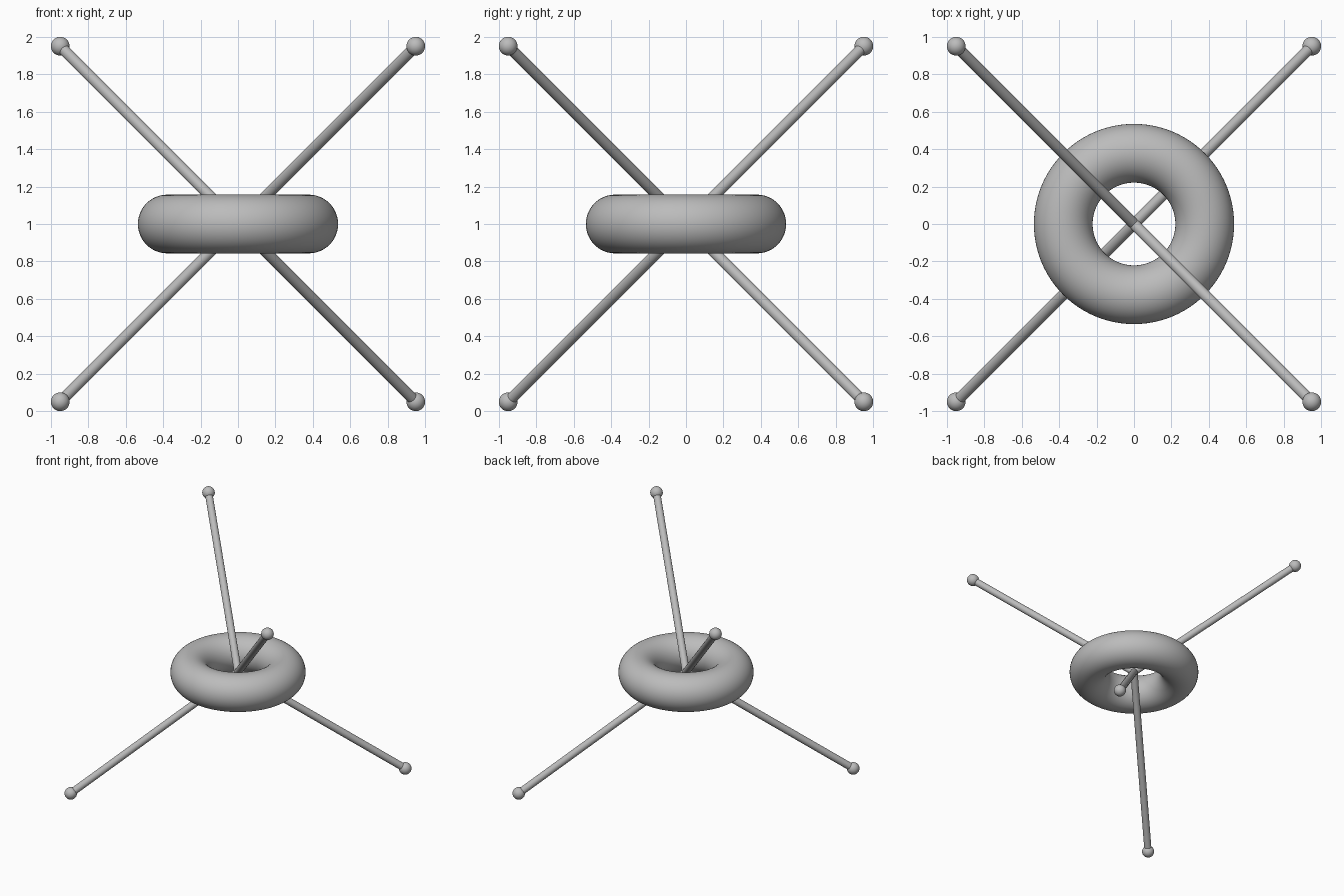
import bpy
import math
from mathutils import Vector

cube = bpy.data.objects.get("Cube")
if cube:
    bpy.data.objects.remove(cube, do_unlink=True)

# Single grey material
grey = bpy.data.materials.new("grey")
grey.use_nodes = True
colour = (0.5, 0.5, 0.5, 1)
grey.diffuse_color = colour
grey.node_tree.nodes["Principled BSDF"].inputs["Base Color"].default_value = colour

CENTRE = Vector((0, 0, 1))
REACH = 0.95
ROD_RADIUS = 0.03
BALL_RADIUS = 0.05


def finish(name):
    obj = bpy.context.object
    obj.name = name
    obj.data.materials.append(grey)
    bpy.ops.object.shade_smooth_by_angle(angle=math.radians(40))


# Central ring
bpy.ops.mesh.primitive_torus_add(major_segments=96, minor_segments=48,
                                 major_radius=0.378, minor_radius=0.157,
                                 location=CENTRE)
finish("ring")

# Four rods spreading to alternate corners, each tipped with a ball
corners = {
    "upper_front_left": (1, -1, 1),
    "upper_back_right": (-1, 1, 1),
    "lower_back_left": (1, 1, -1),
    "lower_front_right": (-1, -1, -1),
}
for name, corner in corners.items():
    arm = Vector(corner) * REACH
    bpy.ops.mesh.primitive_cylinder_add(
        vertices=32, radius=ROD_RADIUS, depth=arm.length,
        location=CENTRE + arm / 2,
        rotation=arm.to_track_quat("Z", "Y").to_euler())
    finish(name + "_rod")
    bpy.ops.mesh.primitive_uv_sphere_add(
        segments=32, ring_count=16, radius=BALL_RADIUS, location=CENTRE + arm)
    finish(name + "_ball")
